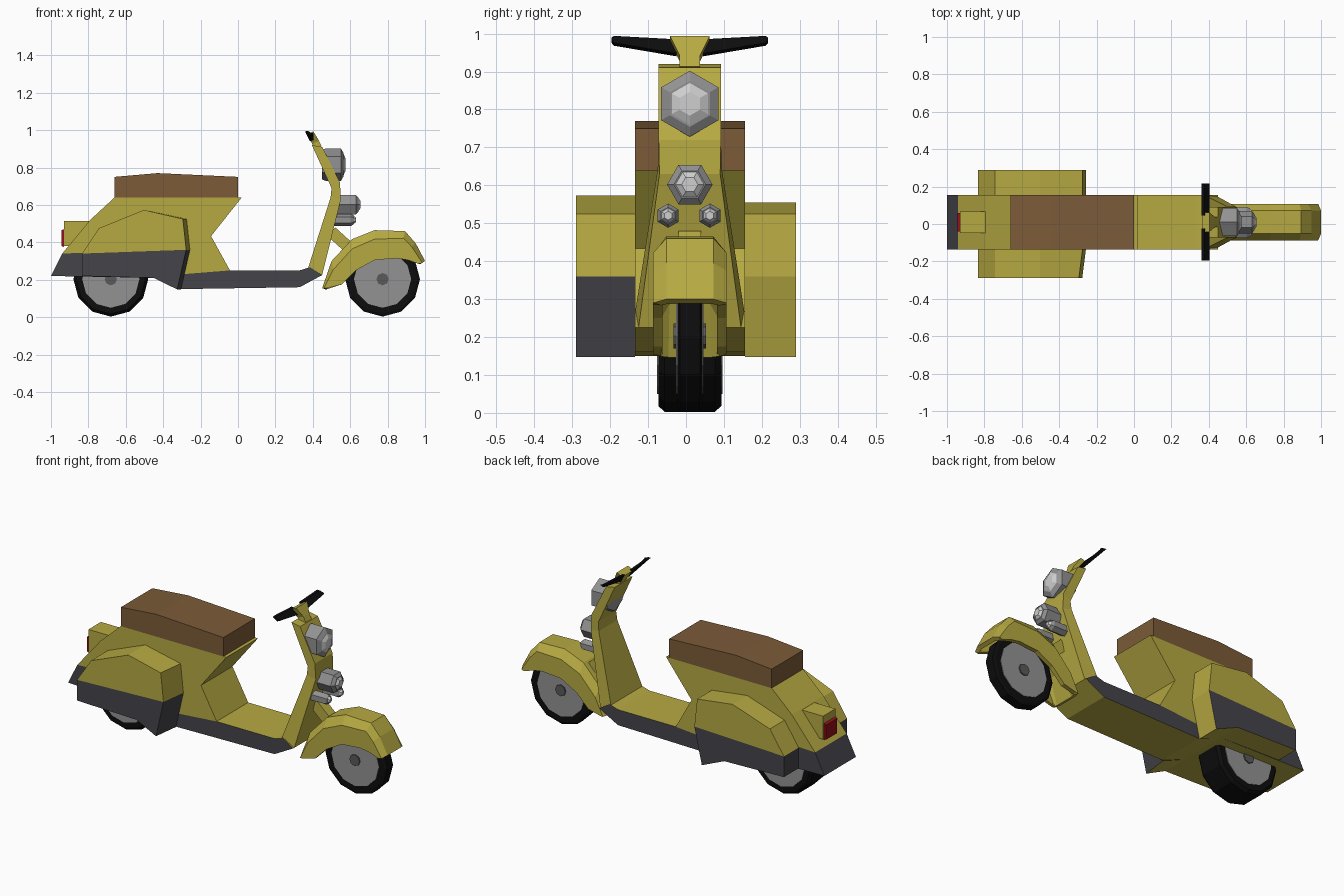
import bpy, bmesh, math
from mathutils import Vector

if "Cube" in bpy.data.objects:
    bpy.data.objects.remove(bpy.data.objects["Cube"])

C = 0.01  # y of the centre plane


def material(name, r, g, b):
    m = bpy.data.materials.new(name)
    m.use_nodes = True
    m.diffuse_color = (r, g, b, 1)
    m.node_tree.nodes["Principled BSDF"].inputs["Base Color"].default_value = (r, g, b, 1)
    return m


YELLOW = material("mustard paint", 0.47, 0.4, 0.055)
DARK = material("charcoal panel", 0.06, 0.058, 0.068)
BROWN = material("brown leather", 0.2, 0.105, 0.04)
BLACK = material("black rubber", 0.004, 0.004, 0.004)
STEEL = material("grey steel", 0.29, 0.29, 0.29)
HUB = material("dark hub", 0.1, 0.1, 0.1)
LENS = material("pale lens", 0.62, 0.62, 0.62)
RED = material("tail red", 0.3, 0.005, 0.01)


def finish(name, bm, mats, rule=None):
    bmesh.ops.recalc_face_normals(bm, faces=bm.faces)
    bm.normal_update()
    if rule:
        for f in bm.faces:
            f.material_index = rule(f)
    me = bpy.data.meshes.new(name)
    bm.to_mesh(me)
    bm.free()
    for m in mats:
        me.materials.append(m)
    ob = bpy.data.objects.new(name, me)
    bpy.context.collection.objects.link(ob)
    return ob


def loft(name, rings, mats, closed=True, rule=None):
    """Bridge rings of points; closed rings get end caps."""
    bm = bmesh.new()
    rows = [[bm.verts.new(p) for p in r] for r in rings]
    n = len(rows[0])
    for a, b in zip(rows, rows[1:]):
        for i in range(n if closed else n - 1):
            j = (i + 1) % n
            bm.faces.new((a[i], a[j], b[j], b[i]))
    if closed:
        bm.faces.new(rows[0])
        bm.faces.new(rows[-1])
    return finish(name, bm, mats, rule)


def extrude(name, profile, y0, y1, mats, rule=None):
    """Side profile of (x, z) points swept across y."""
    return loft(name, [[(x, y, z) for x, z in profile] for y in (y0, y1)], mats, rule=rule)


def turned(name, centre, axis, stations, sides, mats, turn=0, rule=None):
    """Faceted solid of (distance, radius) stations along x or y."""
    rings = []
    for d, r in stations:
        ring = []
        for i in range(sides):
            a = turn + 2 * math.pi * i / sides
            u, v = r * math.sin(a), r * math.cos(a)
            off = Vector((d, u, v)) if axis == "x" else Vector((u, d, v))
            ring.append(Vector(centre) + off)
        rings.append(ring)
    return loft(name, rings, mats, rule=rule)


def panel_rule(f):
    return 1 if abs(f.normal.y) > 0.5 or (f.normal.x < -0.6 and f.calc_center_median().x < -0.5) else 0


# Body: painted upper shell over a charcoal sided floor pan
SIDE = 0.145
extrude("upper_body", [(-.94, .34), (-.79, .52), (-.66, .64), (.02, .64), (-.144, .433),
                       (-.043, .25), (-.29, .23), (-.257, .364)],
        C - SIDE, C + SIDE, [YELLOW])
extrude("floor_pan", [(-1, .22), (-.94, .34), (-.257, .364), (-.29, .23), (-.043, .25), (.33, .25),
                      (.385, .267), (.45, .225), (.33, .16), (-.3, .15), (-.45, .21)],
        C - SIDE, C + SIDE, [YELLOW, DARK], panel_rule)

# Side pods, painted above and charcoal below
for side, peak, inner, outer in (("right", .573, C - SIDE, -.29), ("left", .555, C + SIDE, .29)):
    inset = 0.02 if side == "right" else 0

    def pod(name, profile, mats, rule=None):
        rings = [[(x, inner, z) for x, z in profile],
                 [(x - (inset if x > -.4 else 0), outer, z) for x, z in profile]]
        loft(side + name, rings, mats, rule=rule)

    def lower_rule(f):
        front = side == "right" and f.normal.x > 0.6
        return 1 if front else panel_rule(f)

    pod("_pod_upper", [(-.834, .34), (-.743, .476), (-.503, peak), (-.275, .525), (-.257, .36)], [YELLOW])
    pod("_pod_lower", [(-.834, .22), (-.834, .34), (-.257, .36), (-.305, .148), (-.45, .21)],
        [YELLOW, DARK], lower_rule)

# Seat and tail lamp
extrude("seat", [(-.66, .64), (-.66, .75), (-.43, .77), (0, .75), (0, .64)], C - SIDE, C + SIDE, [BROWN])
extrude("tail_lamp_housing", [(-.93, .38), (-.93, .515), (-.79, .515), (-.79, .38)], C - .057, C + .057, [YELLOW])
extrude("tail_lamp", [(-.945, .38), (-.945, .465), (-.93, .47), (-.93, .375)], C - .05, C + .05, [RED])

# Leg shield: (z back, x back, half width back, z front, x front, half width front)
shield = [(.26, .374, .145, .225, .45, .135), (.64, .495, .085, .63, .55, .08),
          (.69, .5, .082, .72, .545, .082), (.92, .395, .082, .91, .45, .082)]
loft("leg_shield", [[(xb, C - wb, zb), (xb, C + wb, zb), (xf, C + wf, zf), (xf, C - wf, zf)]
                    for zb, xb, wb, zf, xf, wf in shield], [YELLOW])

# Steering stem and handlebar grips
loft("steering_stem", [[(x - .018, C - w, z - .008), (x - .018, C + w, z - .008),
                        (x + .018, C + w, z + .008), (x + .018, C - w, z + .008)]
                       for x, z, w in ((.43, .905, .027), (.415, .935, .027), (.385, .985, .052))], [YELLOW])
for name, s in (("right_grip", -1), ("left_grip", 1)):
    rings = []
    for d, low, high in ((.035, .94, .985), (.2, .968, .994), (.206, .975, .99)):
        y = C + s * d
        rings.append([(.385, y, low), (.403, y, low + .008), (.378, y, high), (.362, y, high)])
    loft(name, rings, [BLACK])

# Neck joining shield to fender
loft("fork_neck", [[(x - .02, C - .03, z - .028), (x - .02, C + .03, z - .028),
                    (x + .02, C + .03, z + .02), (x + .02, C - .03, z + .02)]
                   for x, z in ((.5, .46), (.61, .36))], [YELLOW])

# Front fender: (top x, z), (shoulder x, z), (lower edge x, z)
fender = [((.45, .155), (.46, .155), (.475, .155)), ((.5, .3), (.51, .255), (.555, .175)),
          ((.61, .417), (.61, .365), (.63, .25)), ((.73, .465), (.73, .417), (.73, .305)),
          ((.893, .46), (.885, .422), (.85, .315)), ((.95, .395), (.93, .375), (.91, .305)),
          ((1.0, .3), (.985, .29), (.965, .285))]
rings = []
for (tx, tz), (sx, sz), (lx, lz) in fender:
    half = [(lx, .097, lz), (sx, .097, sz), (tx, .062, tz)]
    rings.append([(x, C - y, z) for x, y, z in half] + [(x, C + y, z) for x, y, z in reversed(half)])
shell = loft("front_fender", rings, [YELLOW], closed=False)
up = sum(p.normal.z * p.area for p in shell.data.polygons)
if up < 0:
    shell.data.flip_normals()
solid = shell.modifiers.new("thickness", "SOLIDIFY")
solid.thickness = 0.025
solid.offset = -1

# Wheels: twelve sided tyre, steel disc face and hub
for name, x, w in (("front", .773, .033), ("rear", -.68, .083)):
    centre = (x, C, .203)
    turned(name + "_tyre", centre, "y", [(-w, .155), (-w, .185), (-w * .8, .2), (w * .8, .2), (w, .185), (w, .155)],
           12, [BLACK])
    turned(name + "_wheel_disc", centre, "y", [(-w - .003, .153), (w + .003, .153)], 12, [STEEL])
    turned(name + "_hub", centre, "y", [(-w - .01, .033), (w + .01, .033)], 8, [HUB])

# Lamps on the leg shield: steel housing with a domed lens
lamps = [("headlamp", C, .815, .087, .45, .55, 0), ("horn_lamp", C, .602, .06, .52, .63, math.pi / 6),
         ("right_small_lamp", C - .057, .52, .032, .5, .605, 0),
         ("left_small_lamp", C + .053, .52, .032, .5, .605, 0)]
for name, y, z, r, x0, x1, turn in lamps:
    turned(name + "_housing", (0, y, z), "x", [(x0, r * .9), (x0 + .02, r), (x1, r), (x1 + .015, r * .7)],
           6, [STEEL], turn)
    turned(name + "_lens", (0, y, z), "x", [(x1 + .013, r * .68), (x1 + .026, r * .36)], 6, [LENS], turn)
